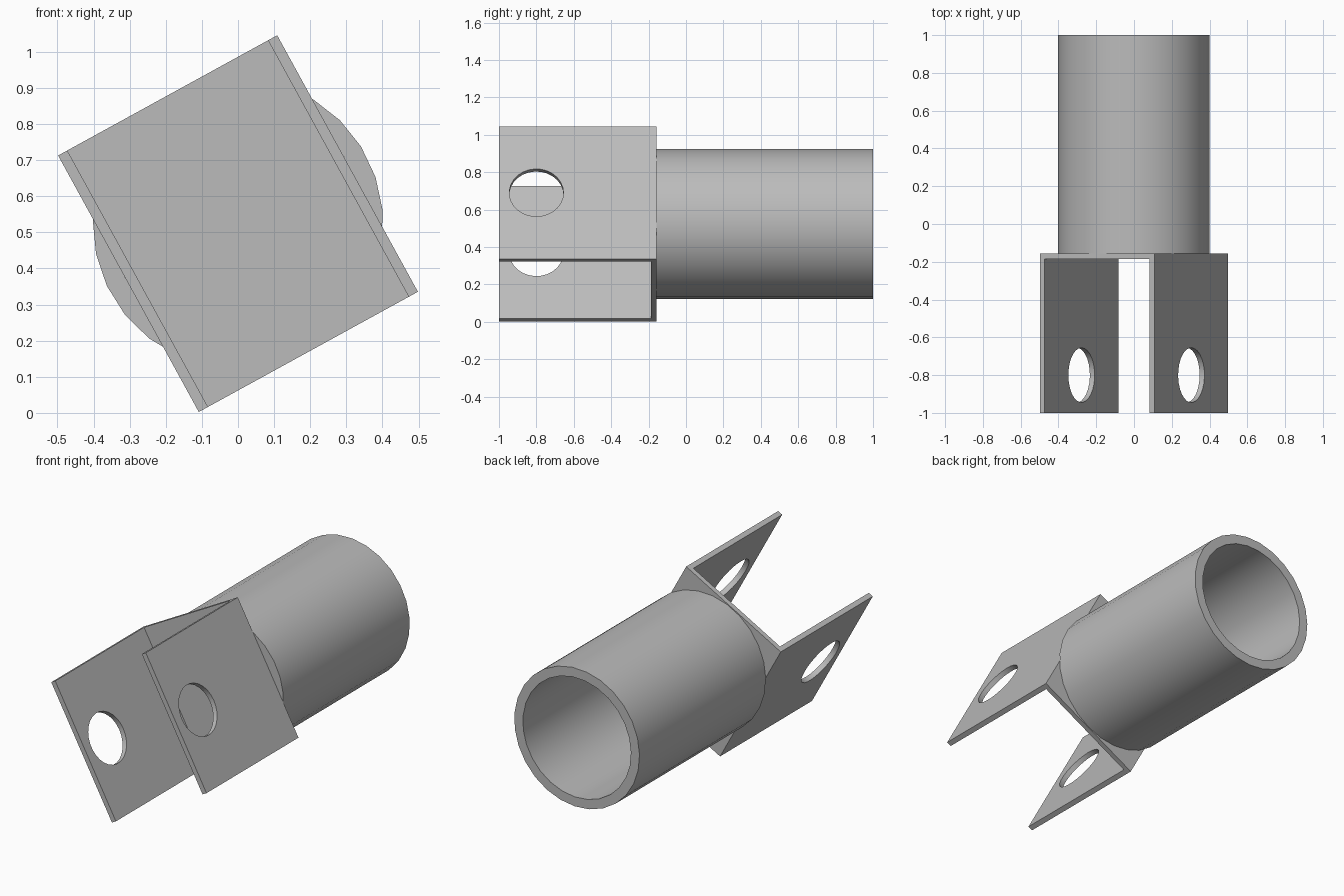
import bpy, bmesh
from math import cos, sin, pi, radians
from mathutils import Matrix

cube = bpy.data.objects.get("Cube")
if cube:
    bpy.data.objects.remove(cube, do_unlink=True)

# Dimensions
HALF_W, HALF_H, THICK = 0.346, 0.405, 0.029
FRONT, WEB_BACK, BACK = -1.0, -0.157, 1.0
R_OUT, R_IN, SIDES = 0.402, 0.347, 27
TILT = Matrix.Translation((0, 0, 0.524)) @ Matrix.Rotation(radians(-28.75), 4, 'Y')

steel = bpy.data.materials.new("grey steel")
steel.use_nodes = True
GREY = (0.5, 0.5, 0.5, 1)
steel.diffuse_color = GREY
steel.node_tree.nodes["Principled BSDF"].inputs["Base Color"].default_value = GREY


def finish(bm, name):
    """Turn a bmesh into a tilted steel object."""
    bmesh.ops.recalc_face_normals(bm, faces=bm.faces)
    mesh = bpy.data.meshes.new(name)
    bm.to_mesh(mesh)
    bm.free()
    mesh.transform(TILT)
    mesh.materials.append(steel)
    obj = bpy.data.objects.new(name, mesh)
    bpy.context.collection.objects.link(obj)
    return obj


def smooth(obj):
    bpy.ops.object.select_all(action='DESELECT')
    obj.select_set(True)
    bpy.context.view_layer.objects.active = obj
    bpy.ops.object.shade_smooth_by_angle(angle=radians(30))


# Fork bracket: U-shaped profile extruded across its height
half = [(HALF_W, WEB_BACK), (HALF_W, FRONT),
        (HALF_W - THICK, FRONT), (HALF_W - THICK, WEB_BACK - THICK)]
profile = half + [(-x, y) for x, y in reversed(half)]
bm = bmesh.new()
face = bm.faces.new([bm.verts.new((x, y, -HALF_H)) for x, y in profile])
ext = bmesh.ops.extrude_face_region(bm, geom=[face])
top = [v for v in ext["geom"] if isinstance(v, bmesh.types.BMVert)]
bmesh.ops.translate(bm, verts=top, vec=(0, 0, 2 * HALF_H))
bracket = finish(bm, "fork_bracket")

# Pin hole through both fork plates
bm = bmesh.new()
bmesh.ops.create_cone(bm, cap_ends=True, segments=SIDES, radius1=0.145, radius2=0.145, depth=1,
                      matrix=Matrix.Translation((0, -0.8, 0)) @ Matrix.Rotation(pi / 2, 4, 'Y'))
cutter = finish(bm, "pin_hole_cutter")
cutter.hide_render = True
cut = bracket.modifiers.new("pin holes", 'BOOLEAN')
cut.operation, cut.object, cut.solver = 'DIFFERENCE', cutter, 'EXACT'
bpy.context.view_layer.objects.active = bracket
bracket.select_set(True)
bpy.ops.object.modifier_apply(modifier=cut.name)
bpy.data.objects.remove(cutter, do_unlink=True)
smooth(bracket)

# Socket tube: hollow, open at the back, closed by the bracket web
bm = bmesh.new()
section = [(R_OUT, WEB_BACK), (R_OUT, BACK), (R_IN, BACK), (R_IN, WEB_BACK)]
rings = []
for r, y in section:
    angles = [2 * pi * i / SIDES - pi / 2 for i in range(SIDES)]
    rings.append([bm.verts.new((r * cos(a), y, r * sin(a))) for a in angles])
for k in range(len(rings)):
    a, b = rings[k], rings[(k + 1) % len(rings)]
    for i in range(SIDES):
        j = (i + 1) % SIDES
        bm.faces.new((a[i], a[j], b[j], b[i]))
tube = finish(bm, "socket_tube")
smooth(tube)
